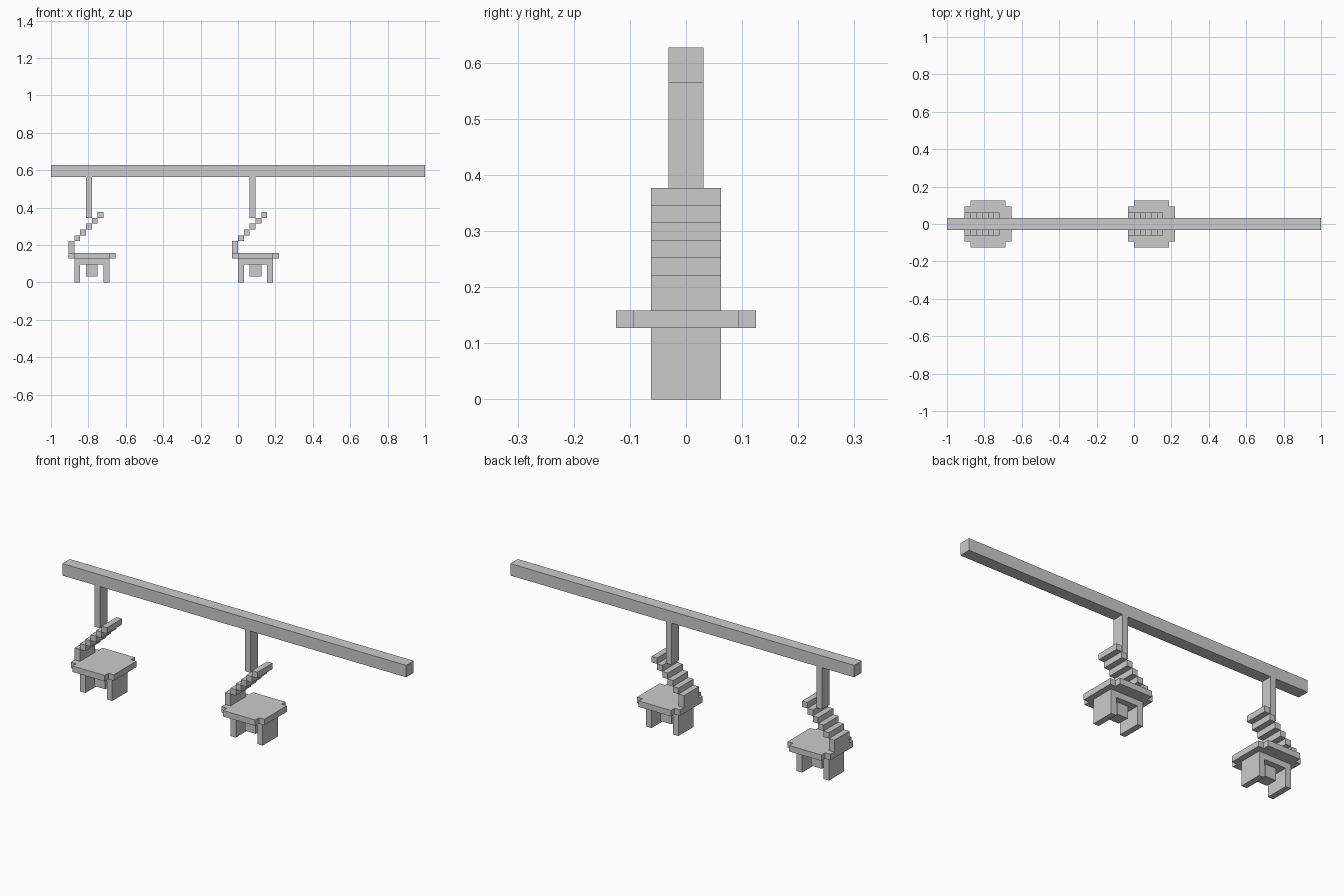
import bpy

if "Cube" in bpy.data.objects:
    bpy.data.objects.remove(bpy.data.objects["Cube"])

U = 1 / 32      # block size the model is built on
LIFT = 0.0018   # legs reach slightly below the block grid


def prism(name, outline, lo, hi, axis):
    """Extrude an outline along y (outline is x,z) or z (outline is x,y)."""
    place = (lambda a, b, d: (a, d, b)) if axis == 'y' else (lambda a, b, d: (a, b, d))
    n = len(outline)
    verts = [place(a, b, d) for d in (lo, hi) for a, b in outline]
    faces = [tuple(range(n))[::-1], tuple(range(n, 2 * n))]
    faces += [(i, (i + 1) % n, n + (i + 1) % n, n + i) for i in range(n)]
    if axis == 'y':
        faces = [f[::-1] for f in faces]
    mesh = bpy.data.meshes.new(name)
    mesh.from_pydata([(x * U, y * U, z * U + LIFT) for x, y, z in verts], [], faces)
    obj = bpy.data.objects.new(name, mesh)
    bpy.context.collection.objects.link(obj)
    return obj


def box(name, x0, x1, y, z0, z1):
    return prism(name, [(x0, z0), (x1, z0), (x1, z1), (x0, z1)], -y, y, 'y')


# Overhead rail
box("overhead_rail", -32, 32, 1, 18, 20)

# Two hanging chairs; x is the rear edge of each seat
for side, x in (("left", -29), ("right", -1)):
    # Seat with notched corners
    seat = [(1, -4), (7, -4), (7, -3), (8, -3), (8, 3), (7, 3),
            (7, 4), (1, 4), (1, 3), (0, 3), (0, -3), (1, -3)]
    prism(side + "_seat", [(x + a, b) for a, b in seat], 4, 5, 'z')

    # Leg panels joined by the underframe
    foot = -LIFT / U
    legs = [(1, foot), (2, foot), (2, 3), (6, 3), (6, foot), (7, foot), (7, 4), (1, 4)]
    prism(side + "_legs", [(x + a, b) for a, b in legs], -2, 2, 'y')

    # Block under the seat
    box(side + "_under_block", x + 3, x + 5, 1, 1, 3)

    # Upright back and the stepped arm rising from it
    box(side + "_back", x, x + 1, 2, 5, 7)
    for i in range(1, 6):
        box(f"{side}_arm_step_{i}", x + i, x + i + 1, 2, 6 + i, 7 + i)

    # Hanger post up to the rail
    box(side + "_hanger", x + 3, x + 4, 1, 11, 18)
